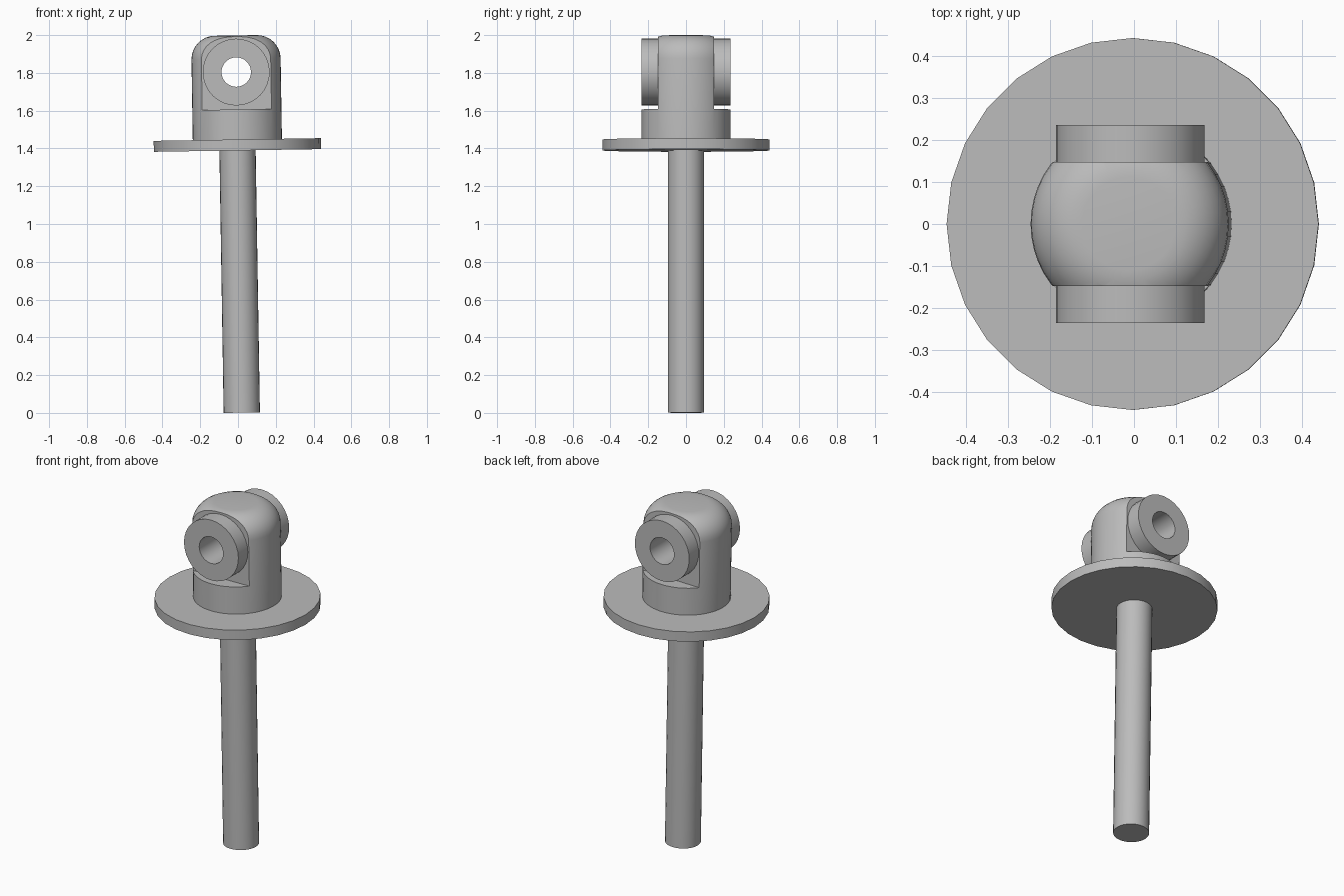
import bpy, bmesh, math
from mathutils import Matrix, Vector

cube = bpy.data.objects.get("Cube")
if cube:
    bpy.data.objects.remove(cube, do_unlink=True)

grey = bpy.data.materials.new("plain_grey")
grey.use_nodes = True
COLOUR = (0.5, 0.5, 0.5, 1)
grey.diffuse_color = COLOUR
grey.node_tree.nodes["Principled BSDF"].inputs["Base Color"].default_value = COLOUR

# The whole part leans very slightly toward -x
LEAN = Matrix.Translation((0.02, 0, 0.0015)) @ Matrix.Rotation(math.radians(-0.93), 4, 'Y')
PIN_Z = 1.803


def add_object(name, bm):
    bmesh.ops.recalc_face_normals(bm, faces=bm.faces)
    mesh = bpy.data.meshes.new(name)
    bm.to_mesh(mesh)
    bm.free()
    mesh.materials.append(grey)
    obj = bpy.data.objects.new(name, mesh)
    bpy.context.collection.objects.link(obj)
    return obj


def lathe(name, profile, sides, place=Matrix()):
    """Spin a closed (radius, height) profile about z, then place it."""
    bm = bmesh.new()
    verts = [bm.verts.new((r, 0, z)) for r, z in profile]
    edges = [bm.edges.new((a, b)) for a, b in zip(verts, verts[1:] + verts[:1])]
    bmesh.ops.spin(bm, geom=verts + edges, axis=(0, 0, 1), cent=(0, 0, 0),
                   angle=math.tau, steps=sides)
    bmesh.ops.remove_doubles(bm, verts=bm.verts, dist=1e-5)
    bmesh.ops.dissolve_degenerate(bm, edges=bm.edges, dist=1e-6)
    bm.transform(place)
    return add_object(name, bm)


def rod(r, low, high):
    return [(0, low), (r, low), (r, high), (0, high)]


def box(name, low, high):
    low, high = Vector(low), Vector(high)
    bm = bmesh.new()
    bmesh.ops.create_cube(bm, size=1)
    bm.transform(Matrix.Translation((low + high) / 2) @ Matrix.Diagonal((*(high - low), 1)))
    return add_object(name, bm)


def cut(target, cutter):
    cutter.hide_render = True
    mod = target.modifiers.new("cut", 'BOOLEAN')
    mod.operation, mod.solver, mod.object = 'DIFFERENCE', 'EXACT', cutter
    bpy.context.view_layer.objects.active = target
    bpy.ops.object.modifier_apply(modifier=mod.name)
    bpy.data.objects.remove(cutter, do_unlink=True)


# Shaft and flange
shaft = lathe("shaft", rod(0.096, 0, 1.40), 28)
flange = lathe("flange", rod(0.443, 1.388, 1.446), 28)

# Head with a rounded top edge
R, TOP, ROUND = 0.236, 1.997, 0.125
arc = [(R - ROUND + ROUND * math.cos(a), TOP - ROUND + ROUND * math.sin(a))
       for a in (math.pi / 2 * i / 8 for i in range(9))]
head = lathe("head", [(0, 1.44), (R, 1.44)] + arc + [(0, TOP)], 48)

# Flats on both sides and the cross hole
across = Matrix.Translation((0, 0, PIN_Z)) @ Matrix.Rotation(math.pi / 2, 4, 'X')
for side in (-1, 1):
    ys = sorted((side * 0.148, side * 0.5))
    cut(head, box("flat_cutter", (-0.5, ys[0], 1.605), (0.5, ys[1], 2.2)))
cut(head, lathe("hole_cutter", rod(0.078, -0.4, 0.4), 32, across))

# Bosses around the hole
parts = [shaft, flange, head]
for name, side in (("front_boss", 1), ("back_boss", -1)):
    a, b = side * 0.148, side * 0.236
    parts.append(lathe(name, [(0.078, a), (0.177, a), (0.177, b), (0.078, b)], 32, across))

for obj in parts:
    obj.data.transform(LEAN)
    bpy.ops.object.select_all(action='DESELECT')
    obj.select_set(True)
    bpy.context.view_layer.objects.active = obj
    bpy.ops.object.shade_smooth_by_angle(angle=math.radians(30))
